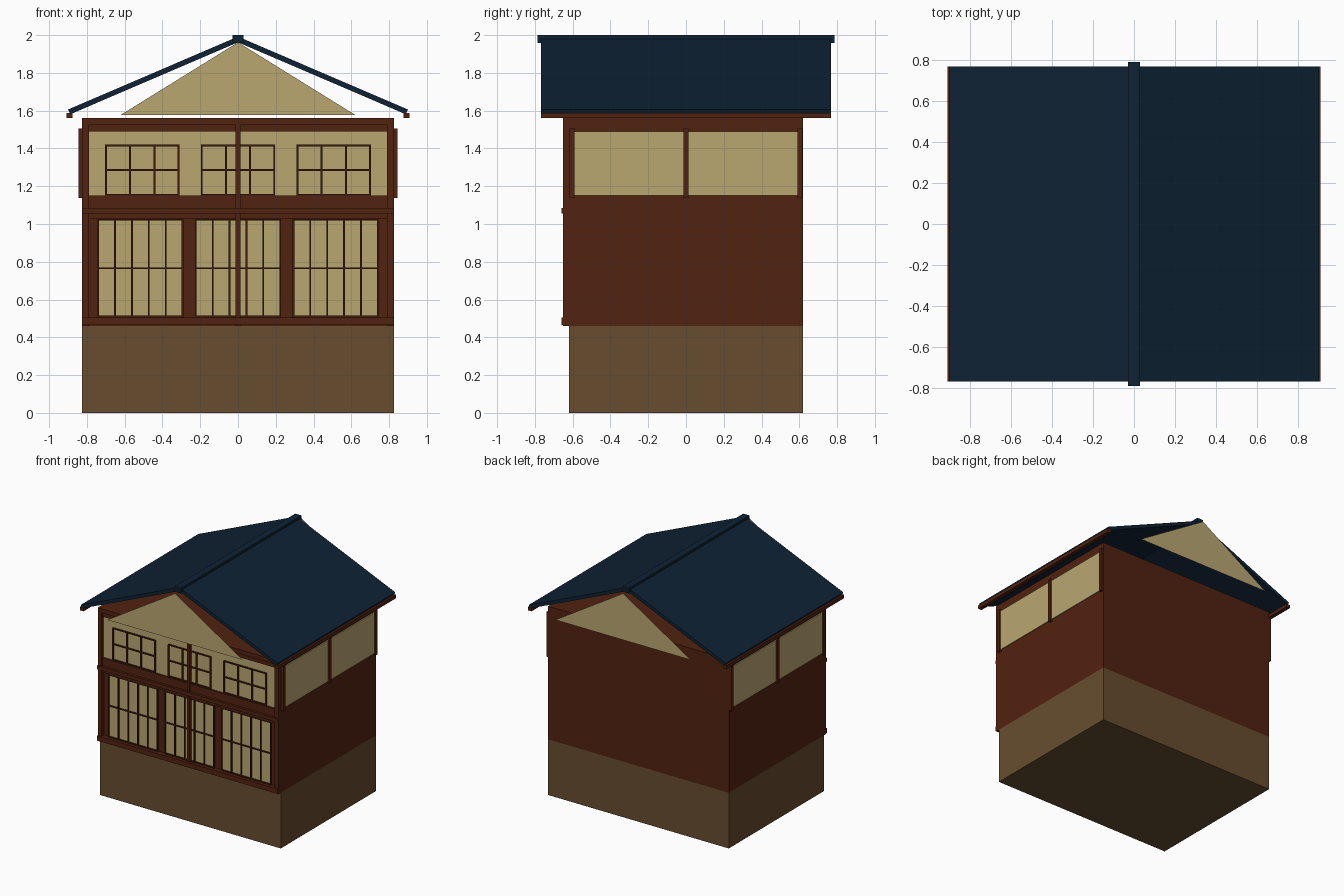
import bpy, math

if "Cube" in bpy.data.objects:
    bpy.data.objects.remove(bpy.data.objects["Cube"])


def material(name, rgb):
    m = bpy.data.materials.new(name)
    m.diffuse_color = (*rgb, 1)
    m.use_nodes = True
    m.node_tree.nodes["Principled BSDF"].inputs["Base Color"].default_value = m.diffuse_color
    return m


STONE = material("earth brown", (0.135, 0.073, 0.028))
WOOD = material("red brown wood", (0.083, 0.016, 0.005))
DARK = material("dark wood", (0.050, 0.011, 0.004))
CREAM = material("cream paper", (0.49, 0.385, 0.165))
NAVY = material("navy roof", (0.0045, 0.0160, 0.0345))


def mesh(name, verts, faces, mat):
    me = bpy.data.meshes.new(name)
    me.from_pydata(verts, [], faces)
    me.materials.append(mat)
    ob = bpy.data.objects.new(name, me)
    bpy.context.collection.objects.link(ob)
    return ob


def box(name, x, y, z, mat):
    """Box from (min, max) ranges on each axis."""
    v = [(a, b, c) for a in x for b in y for c in z]
    f = [(0, 1, 3, 2), (4, 6, 7, 5), (0, 4, 5, 1), (2, 3, 7, 6), (0, 2, 6, 4), (1, 5, 7, 3)]
    return mesh(name, v, f, mat)


def window(name, x, z, cols, y0, bar):
    """Grid of thin bars with an outer frame and one middle rail."""
    h = bar / 2
    for i in range(cols + 1):
        c = x[0] + (x[1] - x[0]) * i / cols
        box(name + "_upright", (c - h, c + h), (y0 - 0.01, y0), z, DARK)
    for c in (z[0], sum(z) / 2, z[1]):
        box(name + "_rail", (x[0] - h, x[1] + h), (y0 - 0.009, y0), (c - h, c + h), DARK)


# Base and body
box("base", (-0.825, 0.825), (-0.62, 0.62), (0, 0.46), STONE)
box("body", (-0.825, 0.825), (-0.62, 0.62), (0.46, 1.56), WOOD)

# Front timber frame
for s in (-1, 1):
    box("corner_post", sorted((s * 0.825, s * 0.79)), (-0.652, -0.62), (0.46, 1.56), WOOD)
box("centre_post", (-0.013, 0.013), (-0.65, -0.62), (0.46, 1.56), WOOD)
box("top_beam", (-0.825, 0.825), (-0.652, -0.62), (1.525, 1.56), WOOD)
box("top_rail", (-0.79, 0.79), (-0.64, -0.62), (1.49, 1.525), WOOD)
box("middle_rail", (-0.79, 0.79), (-0.64, -0.62), (1.03, 1.15), WOOD)
box("middle_beam", (-0.825, 0.825), (-0.66, -0.62), (1.055, 1.085), WOOD)
box("bottom_beam", (-0.825, 0.825), (-0.66, -0.62), (0.465, 0.505), WOOD)

# Front paper panels and window grids
box("upper_panel", (-0.79, 0.79), (-0.626, -0.62), (1.15, 1.49), CREAM)
for c in (-0.517, 0, 0.517):
    box("lower_panel", (c - 0.223, c + 0.223), (-0.626, -0.62), (0.507, 1.025), CREAM)
    window("lower_window", (c - 0.223, c + 0.223), (0.51, 1.022), 5, -0.626, 0.009)
for c in (-0.507, 0, 0.507):
    window("upper_window", (c - 0.192, c + 0.192), (1.155, 1.415), 3, -0.626, 0.010)

for s in (-1, 1):
    # Side panels and posts
    box("side_panel", sorted((s * 0.825, s * 0.833)), (-0.595, 0.595), (1.15, 1.49), CREAM)
    for y in (-0.603, 0, 0.603):
        box("side_post", sorted((s * 0.825, s * 0.845)), (y - 0.013, y + 0.013), (1.137, 1.505), WOOD)
    # Roof slope and eave board
    prof = [(0, 1.992), (s * 0.90, 1.606), (s * 0.888, 1.581), (0, 1.962)]
    v = [(x, y, z) for y in (-0.767, 0.767) for x, z in prof]
    f = [(0, 1, 2, 3), (7, 6, 5, 4)] + [(i, i + 4, (i + 1) % 4 + 4, (i + 1) % 4) for i in range(4)]
    if s < 0:
        f = [q[::-1] for q in f]
    mesh("roof_slope", v, f, NAVY)
    box("eave_board", sorted((s * 0.875, s * 0.908)), (-0.767, 0.767), (1.56, 1.588), WOOD)
    # Flat gable triangle standing just outside the roof end
    mesh("gable", [(-0.62, s * 0.82, 1.578), (0.62, s * 0.82, 1.578), (0, s * 0.82, 1.962)],
         [(0, 1, 2) if s < 0 else (2, 1, 0)], CREAM)

# Ridge beam
box("ridge", (-0.028, 0.028), (-0.787, 0.787), (1.957, 2.0), NAVY)
